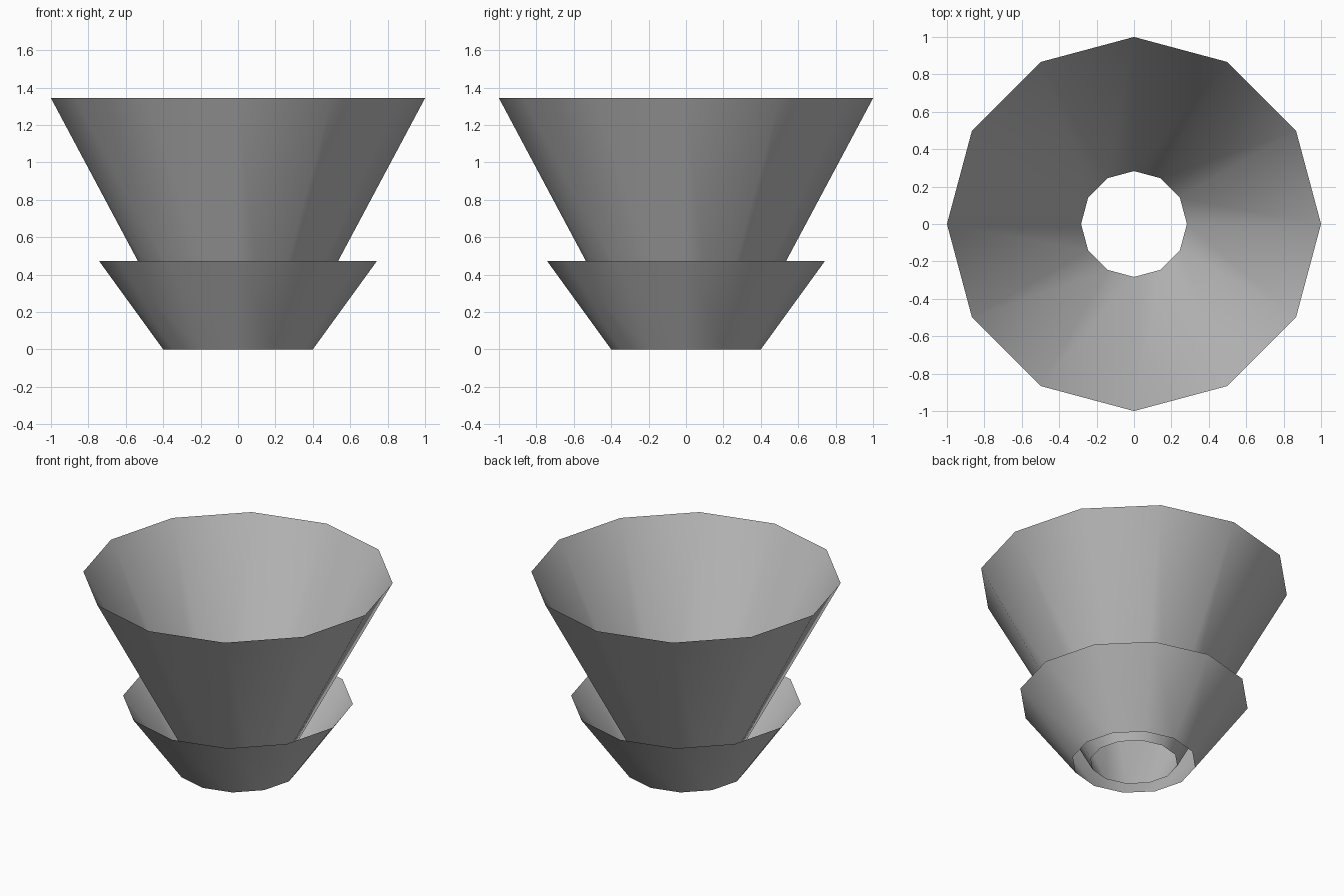
import bpy
import bmesh

SIDES = 12

# Remove the default cube
cube = bpy.data.objects.get("Cube")
if cube:
    bpy.data.objects.remove(cube, do_unlink=True)

# Single plain grey
grey = bpy.data.materials.new("plain grey")
grey.use_nodes = True
colour = (0.5, 0.5, 0.5, 1)
grey.diffuse_color = colour
grey.node_tree.nodes["Principled BSDF"].inputs["Base Color"].default_value = colour


def open_cone(name, bottom_radius, top_radius, height):
    """Thin flared shell, open at both ends, standing on the ground."""
    bm = bmesh.new()
    bmesh.ops.create_cone(bm, cap_ends=False, segments=SIDES,
                          radius1=bottom_radius, radius2=top_radius, depth=height)
    bmesh.ops.translate(bm, verts=bm.verts, vec=(0, 0, height / 2))
    # Point every face outward
    bm.normal_update()
    for face in bm.faces:
        centre = face.calc_center_median()
        if face.normal.xy.dot(centre.xy) < 0:
            face.normal_flip()
    for face in bm.faces:
        face.smooth = True
    mesh = bpy.data.meshes.new(name)
    bm.to_mesh(mesh)
    bm.free()
    mesh.materials.append(grey)
    obj = bpy.data.objects.new(name, mesh)
    bpy.context.collection.objects.link(obj)
    return obj


# Tall inner funnel and the short collar around its base
open_cone("inner_funnel", 0.283, 1.0, 1.343)
open_cone("outer_collar", 0.40, 0.743, 0.473)
